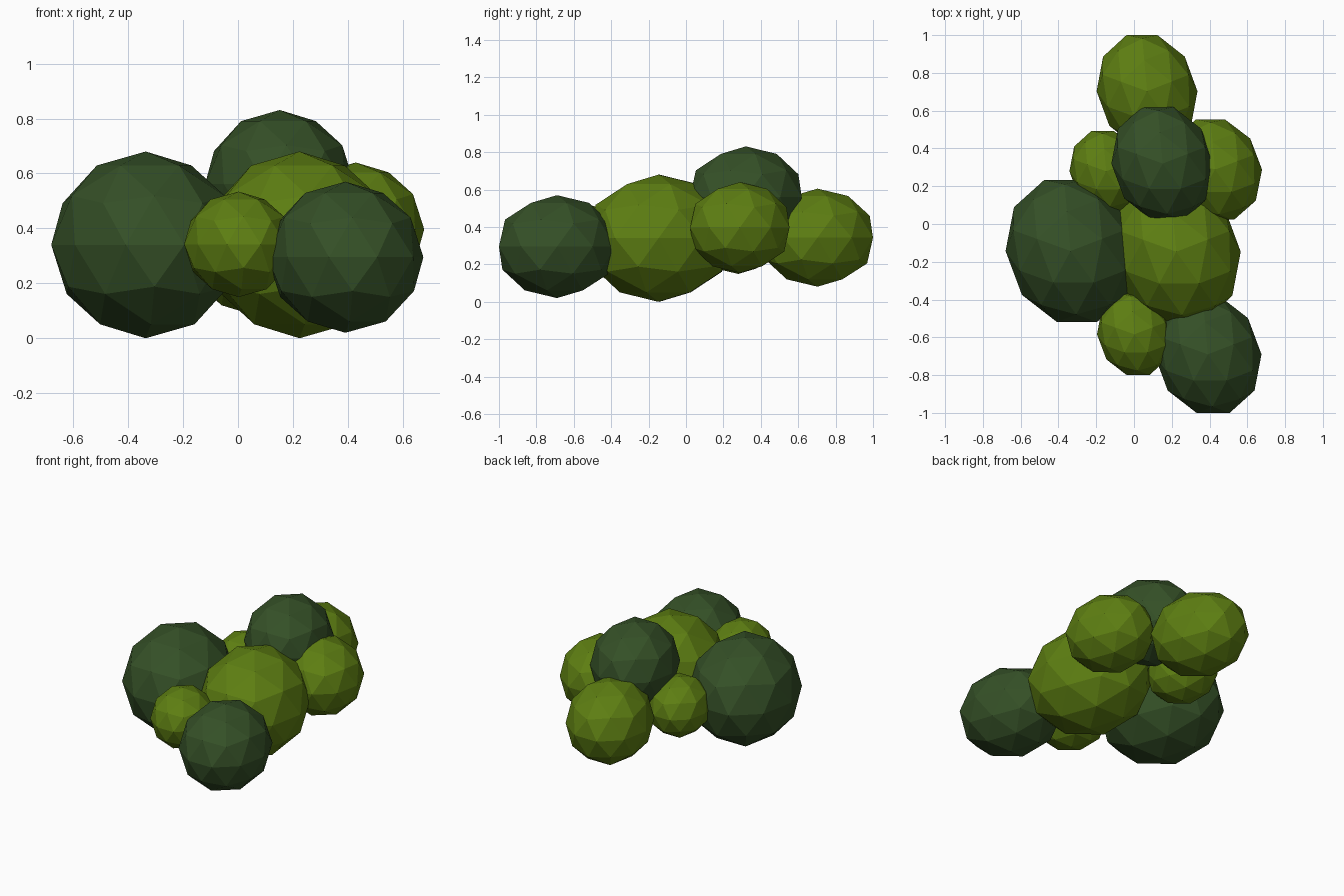
import bpy
from mathutils import Matrix
from math import radians

if "Cube" in bpy.data.objects:
    bpy.data.objects.remove(bpy.data.objects["Cube"])


def material(name, color):
    m = bpy.data.materials.new(name)
    m.diffuse_color = (*color, 1)
    m.use_nodes = True
    m.node_tree.nodes["Principled BSDF"].inputs["Base Color"].default_value = m.diffuse_color
    return m


dark = material("dark_leaf", (0.035, 0.08, 0.02))
light = material("light_leaf", (0.11, 0.21, 0.006))

SKEW = -0.09  # slight lean of every clump in plan


def clump(name, center, size, mat):
    """Faceted leaf ball, stretched and slightly skewed."""
    bpy.ops.mesh.primitive_ico_sphere_add(subdivisions=2, radius=1)
    ob = bpy.context.object
    ob.name = name
    rx, ry, rz = size
    shape = Matrix(((rx, SKEW * ry, 0, 0), (0, ry, 0, 0), (0, 0, rz, 0), (0, 0, 0, 1)))
    ob.data.transform(shape @ Matrix.Rotation(radians(90), 4, 'Z'))
    ob.location = center
    ob.data.materials.append(mat)
    return ob


# Large central masses
clump("leaf_clump_left", (-0.336, -0.143, 0.34), (0.344, 0.395, 0.34), dark)
clump("leaf_clump_middle", (0.224, -0.147, 0.34), (0.341, 0.395, 0.34), light)
clump("leaf_clump_top", (0.152, 0.32, 0.561), (0.272, 0.314, 0.27), dark)
# Clumps at the front
clump("leaf_clump_front_right", (0.391, -0.69, 0.295), (0.284, 0.326, 0.275), dark)
clump("leaf_clump_front_small", (0.002, -0.584, 0.342), (0.198, 0.226, 0.192), light)
# Clumps at the back
clump("leaf_clump_back", (0.069, 0.703, 0.343), (0.267, 0.312, 0.262), light)
clump("leaf_clump_back_right", (0.429, 0.288, 0.397), (0.249, 0.279, 0.243), light)
clump("leaf_clump_back_left", (-0.147, 0.279, 0.34), (0.195, 0.224, 0.191), light)
